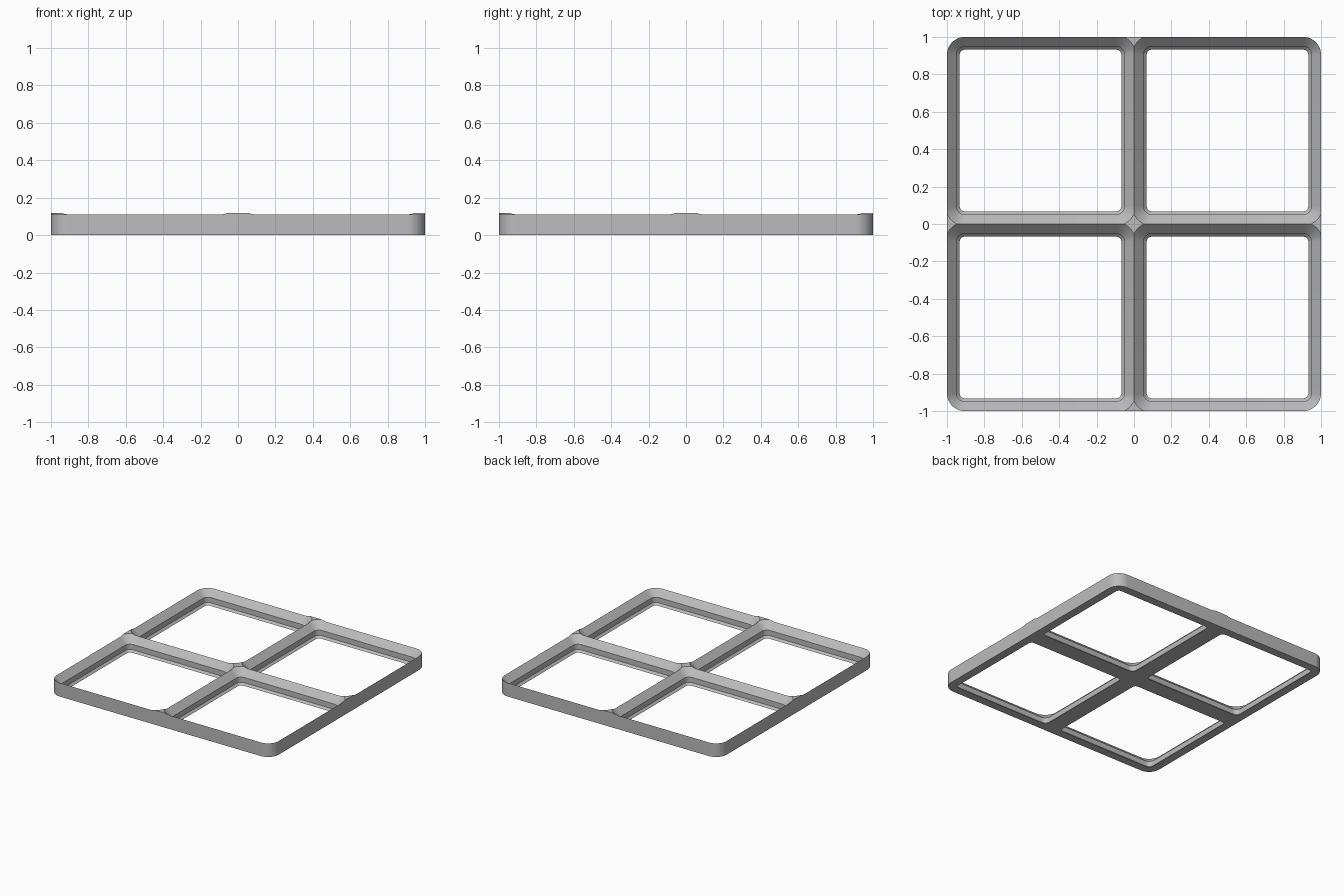
import bpy, bmesh
from math import sin, cos, pi, radians

if "Cube" in bpy.data.objects:
    bpy.data.objects.remove(bpy.data.objects["Cube"], do_unlink=True)

MM = 1 / 42          # one grid cell is one unit wide
RADIUS = 4 * MM      # corner radius of plate and sockets
STEPS = 12

grey = bpy.data.materials.new("light grey")
grey.use_nodes = True
colour = (0.5, 0.5, 0.5, 1)
grey.diffuse_color = colour
grey.node_tree.nodes["Principled BSDF"].inputs["Base Color"].default_value = colour


def rounded_square(half, inset):
    """Outline of a rounded square, offset inwards by inset."""
    core, r = half - RADIUS, RADIUS - inset
    points = []
    for quarter, (sx, sy) in enumerate([(1, 1), (-1, 1), (-1, -1), (1, -1)]):
        for i in range(STEPS + 1):
            a = (quarter + i / STEPS) * pi / 2
            points.append((sx * core + r * cos(a), sy * core + r * sin(a)))
    return points


def loft(name, half, profile, centre=(0, 0)):
    """Closed solid through rounded squares given as (height, inset) pairs."""
    bm = bmesh.new()
    rings = [[bm.verts.new((x + centre[0], y + centre[1], z * MM))
              for x, y in rounded_square(half, inset * MM)]
             for z, inset in profile]
    n = len(rings[0])
    for low, high in zip(rings, rings[1:]):
        for i in range(n):
            j = (i + 1) % n
            bm.faces.new((low[i], low[j], high[j], high[i]))
    bm.faces.new(rings[0][::-1])
    bm.faces.new(rings[-1])
    mesh = bpy.data.meshes.new(name)
    bm.to_mesh(mesh)
    bm.free()
    mesh.materials.append(grey)
    obj = bpy.data.objects.new(name, mesh)
    bpy.context.collection.objects.link(obj)
    return obj


# Solid plate with rounded outer corners
plate = loft("grid_plate", 1, [(0, 0), (5, 0)])
bpy.context.view_layer.objects.active = plate
plate.select_set(True)

# Four stepped sockets: lower chamfer, straight wall, wide upper chamfer
socket = [(-0.3, 3.15), (0.7, 2.15), (2.5, 2.15), (5.65, -1)]
for x in (-0.5, 0.5):
    for y in (-0.5, 0.5):
        cutter = loft("socket_cutter", 0.5, socket, (x, y))
        cutter.hide_render = True
        cut = plate.modifiers.new("socket", 'BOOLEAN')
        cut.operation = 'DIFFERENCE'
        cut.solver = 'EXACT'
        cut.object = cutter
        bpy.ops.object.modifier_apply(modifier=cut.name)
        bpy.data.objects.remove(cutter, do_unlink=True)

# Smooth rounded corners, crisp chamfer edges
bpy.ops.object.shade_smooth_by_angle(angle=radians(25))
